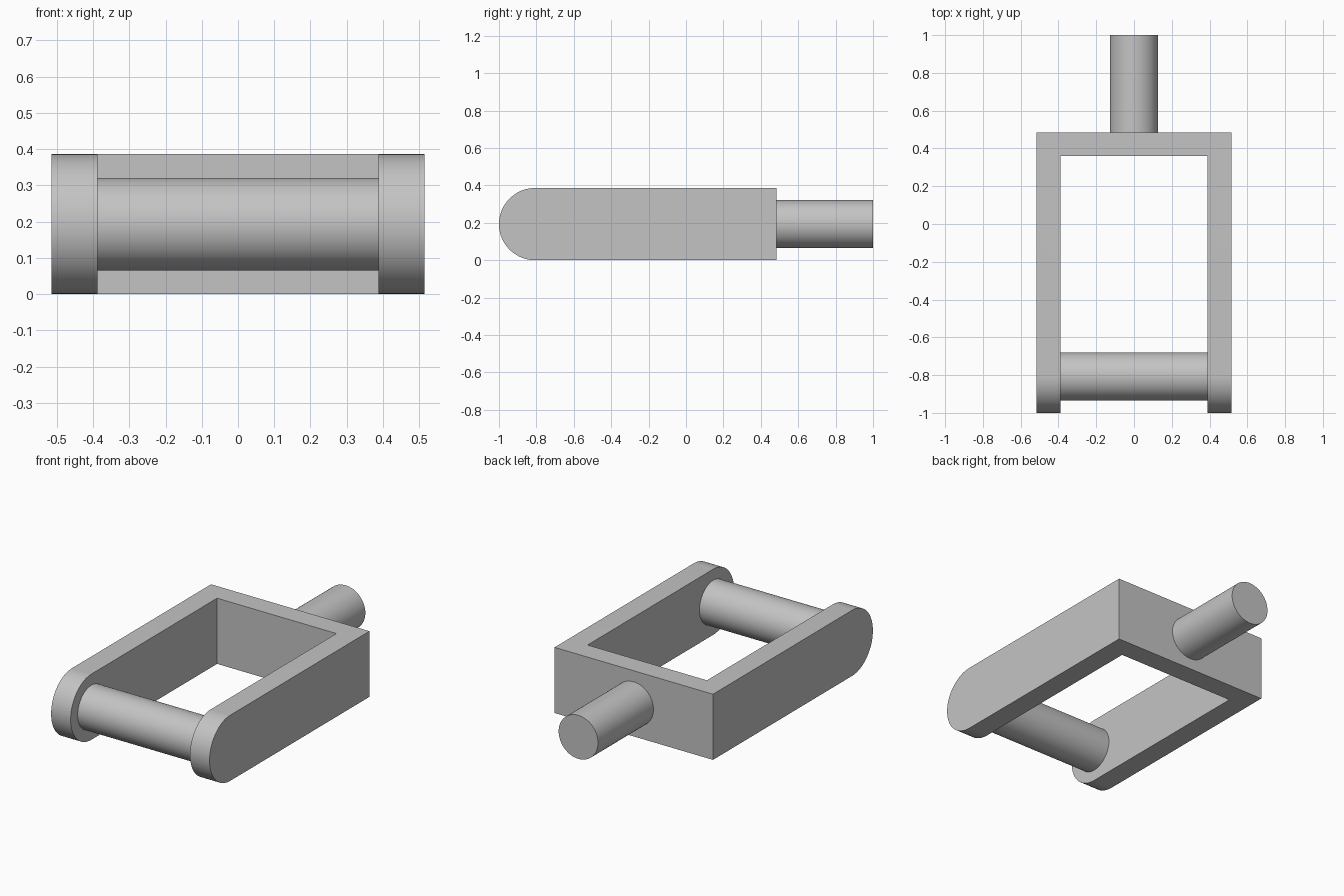
import bpy
import bmesh
from math import pi, sin, cos, radians
from mathutils import Matrix

cube = bpy.data.objects.get("Cube")
if cube:
    bpy.data.objects.remove(cube, do_unlink=True)

HALF_W, INNER_W = 0.515, 0.388   # outer and inner half widths of the fork
RADIUS = 0.193                   # rounded arm ends, half the fork height
BACK, INNER_BACK = 0.485, 0.36   # outer and inner faces of the crossbar
PIN_Y = RADIUS - 1
ROD_R = 0.128

steel = bpy.data.materials.new("grey steel")
steel.use_nodes = True
grey = (0.55, 0.55, 0.55, 1)
steel.diffuse_color = grey
steel.node_tree.nodes["Principled BSDF"].inputs["Base Color"].default_value = grey


def make_object(name, bm):
    bmesh.ops.recalc_face_normals(bm, faces=bm.faces)
    mesh = bpy.data.meshes.new(name)
    bm.to_mesh(mesh)
    bm.free()
    mesh.materials.append(steel)
    obj = bpy.data.objects.new(name, mesh)
    bpy.context.collection.objects.link(obj)
    return obj


def smooth(obj):
    bpy.ops.object.select_all(action='DESELECT')
    obj.select_set(True)
    bpy.context.view_layer.objects.active = obj
    bpy.ops.object.shade_smooth_by_angle(angle=radians(30))


def rod(name, length, centre, axis):
    bm = bmesh.new()
    turn = Matrix.Rotation(pi / 2, 4, axis)
    bmesh.ops.create_cone(bm, cap_ends=True, segments=64, radius1=ROD_R,
                          radius2=ROD_R, depth=length,
                          matrix=Matrix.Translation(centre) @ turn)
    smooth(make_object(name, bm))


# Fork: side profile with a rounded front, extruded across the full width
bm = bmesh.new()
steps = 40
arc = [pi / 2 + pi * i / steps for i in range(steps + 1)]
profile = [(PIN_Y + RADIUS * cos(a), RADIUS + RADIUS * sin(a)) for a in arc]
profile += [(BACK, 0), (BACK, 2 * RADIUS)]
face = bm.faces.new([bm.verts.new((-HALF_W, y, z)) for y, z in profile])
extruded = bmesh.ops.extrude_face_region(bm, geom=[face])["geom"]
bmesh.ops.translate(bm, vec=(2 * HALF_W, 0, 0),
                    verts=[v for v in extruded if isinstance(v, bmesh.types.BMVert)])
fork = make_object("fork", bm)

# Opening between the arms
bm = bmesh.new()
front = -1.2
bmesh.ops.create_cube(bm, size=1, matrix=Matrix.Translation(
    (0, (front + INNER_BACK) / 2, RADIUS)) @ Matrix.Diagonal(
    (2 * INNER_W, INNER_BACK - front, 1, 1)))
cutter = make_object("opening_cutter", bm)
cutter.hide_render = True
cut = fork.modifiers.new("opening", 'BOOLEAN')
cut.operation = 'DIFFERENCE'
cut.solver = 'EXACT'
cut.object = cutter
bpy.context.view_layer.objects.active = fork
bpy.ops.object.modifier_apply(modifier=cut.name)
bpy.data.objects.remove(cutter, do_unlink=True)
smooth(fork)

# Cross pin between the arms, and rear shank
rod("cross_pin", 2 * INNER_W, (0, PIN_Y, RADIUS), 'Y')
rod("rear_shank", 1 - BACK, (0, (1 + BACK) / 2, RADIUS), 'X')
